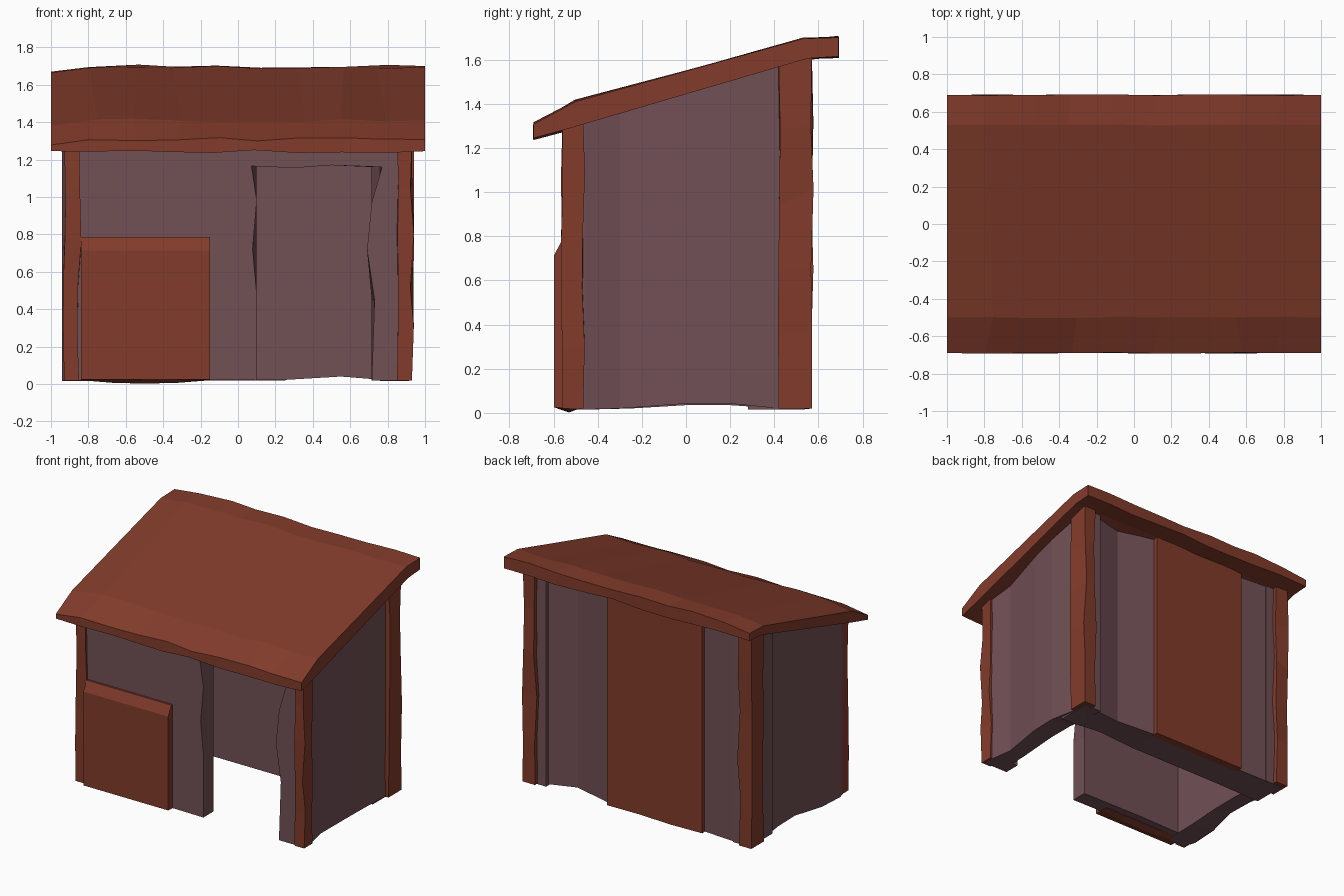
import bpy, bmesh, random
from mathutils import Vector

random.seed(4)
if "Cube" in bpy.data.objects:
    bpy.data.objects.remove(bpy.data.objects["Cube"], do_unlink=True)


def material(name, colour):
    m = bpy.data.materials.new(name)
    m.use_nodes = True
    m.diffuse_color = (*colour, 1)
    bsdf = next(n for n in m.node_tree.nodes if n.type == 'BSDF_PRINCIPLED')
    bsdf.inputs["Base Color"].default_value = (*colour, 1)
    return m


RED = material("red brown timber", (0.222, 0.044, 0.024))
PLUM = material("dull plum boards", (0.165, 0.079, 0.091))


def under_roof(y):
    """Height just inside the sloping roof."""
    return min(1.443 + 0.292 * y, 1.61) + 0.02


def loft(name, mat, ring, steps, wobble=(0, 0, 0)):
    """Skin rings of points; inner rings get a hand-hewn wobble."""
    bm = bmesh.new()
    rows = []
    for i in range(steps + 1):
        row = []
        for p in ring(i / steps):
            p = Vector(p)
            if 0 < i < steps:
                p += Vector([random.uniform(-w, w) for w in wobble])
            row.append(bm.verts.new(p))
        rows.append(row)
    n = len(rows[0])
    for a, b in zip(rows, rows[1:]):
        for k in range(n):
            j = (k + 1) % n
            bm.faces.new((a[k], a[j], b[j], b[k]))
    bm.faces.new(rows[0])
    bm.faces.new(rows[-1])
    bmesh.ops.recalc_face_normals(bm, faces=bm.faces)
    mesh = bpy.data.meshes.new(name)
    bm.to_mesh(mesh)
    bm.free()
    mesh.materials.append(mat)
    ob = bpy.data.objects.new(name, mesh)
    bpy.context.scene.collection.objects.link(ob)


def mix(a, b, t):
    return a + (b - a) * t


# Roof: sloping slab with flatter back lip and drooping front lip
ROOF = [(-0.69, 1.245), (-0.69, 1.308), (-0.5, 1.41), (0.53, 1.695),
        (0.69, 1.70), (0.69, 1.615), (0.55, 1.605), (-0.53, 1.288)]


def roof(t):
    # the right end is worn thinner on top
    worn = 0.03 if t == 0 else 0
    return [(mix(-1, 1, t), y, z - (worn if 1 <= i <= 4 else 0))
            for i, (y, z) in enumerate(ROOF)]


loft("roof", RED, roof, 9, (0.03, 0.003, 0.01))

# Side walls as bent boards: y, outer x, bottom z
SIDES = {
    "left": (1, [(-0.53, 0.915, 0.015), (-0.46, 0.915, 0.015), (-0.3, 0.885, 0.02),
                 (0, 0.915, 0.042), (0.2, 0.92, 0.042), (0.42, 0.905, 0.02), (0.54, 0.9, 0.015)]),
    "right": (-1, [(-0.53, 0.915, 0.015), (-0.45, 0.94, 0.015), (-0.25, 0.935, 0.02),
                   (0, 0.885, 0.035), (0.2, 0.89, 0.035), (0.42, 0.905, 0.02), (0.54, 0.9, 0.015)]),
}

for side, (s, bends) in SIDES.items():
    def side_wall(t):
        y, out, low = bends[round(t * (len(bends) - 1))]
        top = under_roof(y)
        return [(s * 0.76, y, low), (s * out, y, low), (s * out, y, top), (s * 0.76, y, top)]
    loft("side_wall_" + side, PLUM, side_wall, len(bends) - 1)

    # Corner posts
    for end, y0, y1, x0 in (("front", -0.56, -0.465, 0.85), ("back", 0.42, 0.57, 0.83)):
        def post(t):
            return [(s * x, y, mix(0.02, under_roof(y), t))
                    for x, y in ((x0, y0), (0.93, y0), (0.93, y1), (x0, y1))]
        loft(end + "_post_" + side, RED, post, 5, (0.012, 0.008, 0.03))

# Thick back wall, dented beside its panel: x, outer y, bottom z
BACK = [(0.9, 0.54, 0.015), (0.8, 0.52, 0.02), (0.55, 0.475, 0.04),
        (0.25, 0.525, 0.022), (-0.52, 0.525, 0.022), (-0.9, 0.54, 0.015)]


def back_wall(t):
    x, y, low = BACK[round(t * (len(BACK) - 1))]
    return [(x, 0.28, low), (x, y, low), (x, y, under_roof(y)), (x, 0.28, under_roof(0.28))]


loft("back_wall", PLUM, back_wall, len(BACK) - 1)


# Full-height panel fixed on the back wall
def back_panel(t):
    x = mix(-0.52, 0.255, t)
    return [(x, y, z) for y in (0.5, 0.555) for z in sorted(
        (0.02, under_roof(y)), reverse=y > 0.52)]


loft("back_panel", RED, back_panel, 3, (0.01, 0.004, 0.004))

# Front wall with an uneven doorway
FRONT = [(-0.87, 0.018), (-0.4, 0.025), (0.1, 0.02), (0.1, 0.48), (0.078, 0.72),
         (0.1, 0.98), (0.072, 1.165), (0.3, 1.155), (0.5, 1.17), (0.77, 1.16),
         (0.715, 0.97), (0.69, 0.72), (0.73, 0.45), (0.715, 0.018), (0.87, 0.018)]


def front_wall(t):
    y = mix(-0.545, -0.425, t)
    top = under_roof(y)
    outline = []
    for i, (x, z) in enumerate(FRONT):
        # jambs straighten toward the inside
        if 2 <= i <= 6:
            x = mix(x, 0.1, t)
        elif 9 <= i <= 13:
            x = mix(x, 0.715, t)
        outline.append((x, y, z))
    return outline + [(0.87, y, top), (-0.87, y, top)]


loft("front_wall", PLUM, front_wall, 1)

# Low front panel with a sloping top edge and sagging underside
PANEL = [(-0.53, 0.02), (-0.597, 0.025), (-0.597, 0.715), (-0.56, 0.785),
         (-0.48, 0.785), (-0.48, 0.02)]


def front_panel(t):
    sag = 0.018 * 4 * t * (1 - t)
    return [(mix(-0.84, -0.15, t), y, z - (sag if i == 0 else 0))
            for i, (y, z) in enumerate(PANEL)]


loft("front_panel", RED, front_panel, 4, (0.01, 0, 0))
